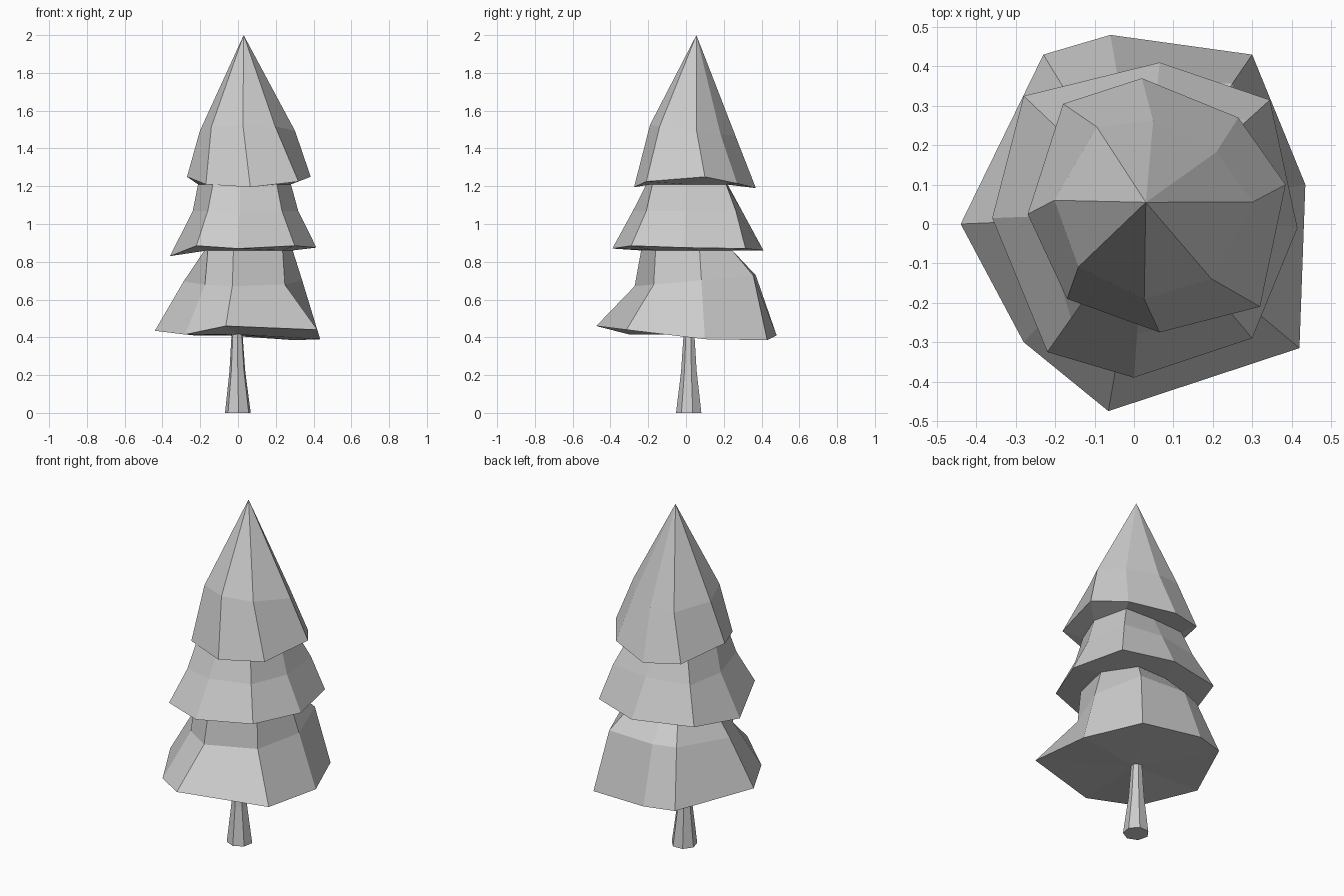
import bpy, bmesh, math

if "Cube" in bpy.data.objects:
    bpy.data.objects.remove(bpy.data.objects["Cube"])

SIDES = 8


def loft(name, rings, start=None, end=None):
    """Skin a stack of equal-count rings; each end is a fan to a point or an n-gon."""
    bm = bmesh.new()
    vs = [[bm.verts.new(p) for p in ring] for ring in rings]
    n = len(vs[0])
    for a, b in zip(vs, vs[1:]):
        for i in range(n):
            j = (i + 1) % n
            bm.faces.new((a[i], a[j], b[j], b[i]))
    for ring, tip in ((vs[0], start), (vs[-1], end)):
        if tip is None:
            bm.faces.new(ring)
        else:
            t = bm.verts.new(tip)
            for i in range(n):
                bm.faces.new((ring[i], ring[(i + 1) % n], t))
    bmesh.ops.recalc_face_normals(bm, faces=bm.faces)
    me = bpy.data.meshes.new(name)
    bm.to_mesh(me)
    bm.free()
    ob = bpy.data.objects.new(name, me)
    bpy.context.collection.objects.link(ob)
    return ob


def shrink(rim, centre, scales, z, tilt=0.0, twist=0.0):
    """Pull a rim in towards the trunk axis and lift it to height z."""
    cx, cy = centre
    c, s = math.cos(math.radians(twist)), math.sin(math.radians(twist))
    out = []
    for (x, y, _), k in zip(rim, scales):
        dx, dy = (x - cx) * k, (y - cy) * k
        px, py = cx + dx * c - dy * s, cy + dx * s + dy * c
        out.append((px, py, z + tilt * py))
    return out


# Irregular branch rims, clockwise from the left side
low_rim = [(-.44, 0, .435), (-.23, .43, .41), (-.06, .48, .41), (.30, .43, .385),
           (.435, .10, .39), (.42, -.315, .44), (-.065, -.475, .46), (-.28, -.30, .415)]
mid_rim = [(-.36, .015, .83), (-.28, .325, .875), (.065, .41, .86), (.345, .315, .87),
           (.415, -.01, .875), (.30, -.29, .885), (0, -.39, .87), (-.22, -.325, .885)]
top_rim = [(-.27, .025, 1.25), (-.18, .305, 1.21), (.02, .37, 1.19), (.265, .27, 1.215),
           (.385, .10, 1.25), (.32, -.21, 1.225), (.065, -.275, 1.195), (-.17, -.19, 1.21)]

low_c, mid_c, top_c = (.02, .02), (.03, .03), (.03, .055)

# Foliage: three skirts, each with a bend ring and a neck below the next skirt
rings = [
    low_rim,
    shrink(low_rim, low_c, (.67, .74, .76, .82, .77, .57, .59, .65), .695, .09),
    shrink(low_rim, low_c, (.43, .46, .48, .55, .65, .54, .52, .60), .86),
    mid_rim,
    shrink(mid_rim, mid_c, (.69, .74, .70, .82, .75, .75, .74, .76), 1.07),
    shrink(mid_rim, mid_c, (.62, .60, .50, .64, .65, .65, .57, .65), 1.21),
    top_rim,
    shrink(top_rim, top_c, (.77, .70, .66, .69, .76, .65, .74, .75), 1.50, -.13, -7),
]
loft("foliage", rings, start=(0, .01, .415), end=(.03, .055, 2.0))

# Trunk: flared at the base
trunk = []
for z, r, cx in ((0, .07, 0), (.22, .043, -.003), (.43, .029, -.005)):
    trunk.append([(cx + r * math.cos(a), .017 + r * math.sin(a), z)
                  for a in (2 * math.pi * (i + .3) / 7 for i in range(7))])
loft("trunk", trunk)
